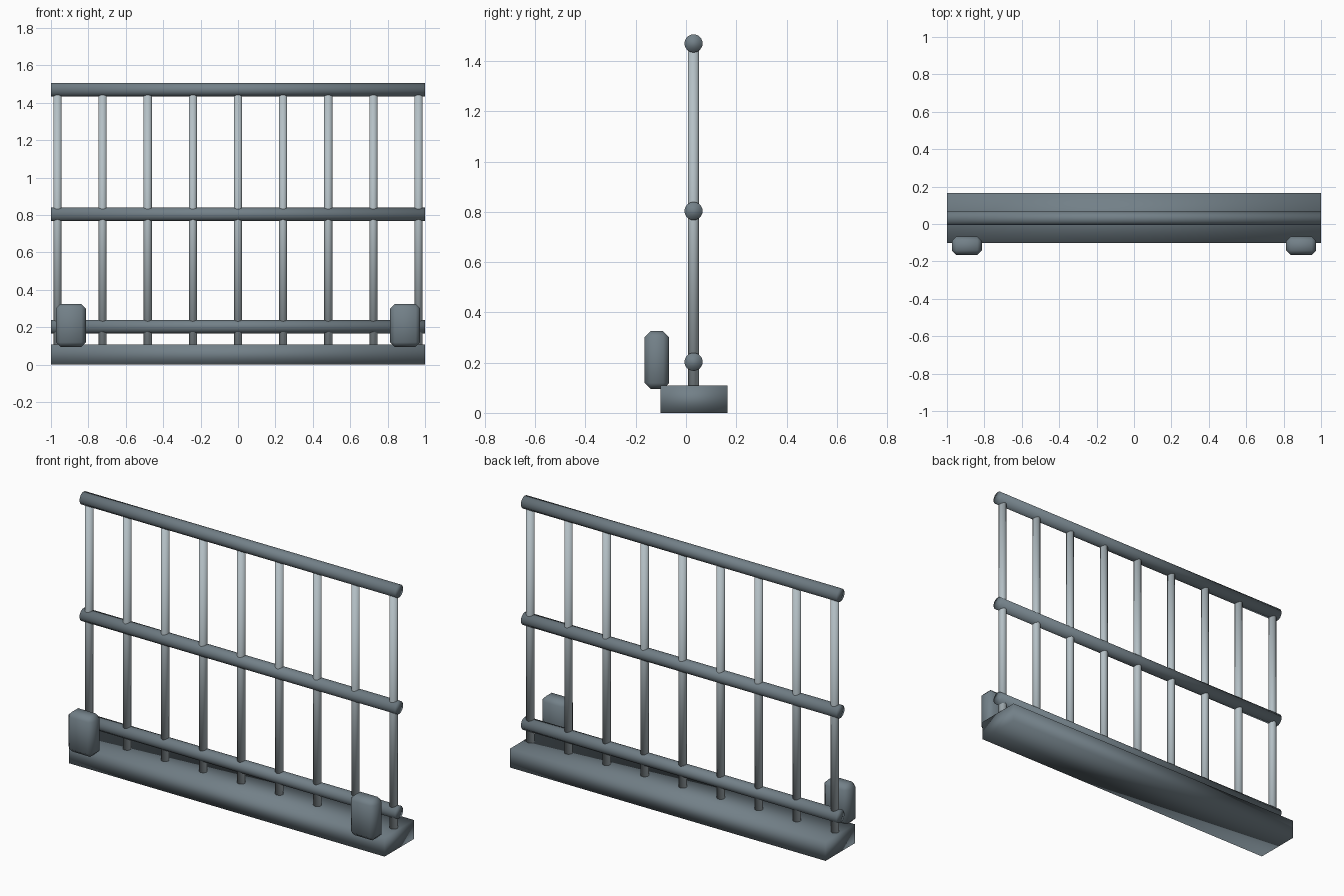
import bpy
import bmesh
from mathutils import Matrix

cube = bpy.data.objects.get("Cube")
if cube:
    bpy.data.objects.remove(cube, do_unlink=True)


def make_material(name, rgb):
    mat = bpy.data.materials.new(name)
    mat.use_nodes = True
    colour = (*rgb, 1.0)
    mat.diffuse_color = colour
    mat.node_tree.nodes["Principled BSDF"].inputs["Base Color"].default_value = colour
    return mat


dark_steel = make_material("dark blue grey steel", (0.17, 0.216, 0.246))
light_steel = make_material("light grey steel", (0.46, 0.53, 0.565))


def add_object(name, bm, mat):
    mesh = bpy.data.meshes.new(name)
    bm.normal_update()
    bm.to_mesh(mesh)
    bm.free()
    mesh.materials.append(mat)
    for face in mesh.polygons:
        face.use_smooth = True
    obj = bpy.data.objects.new(name, mesh)
    bpy.context.collection.objects.link(obj)
    return obj


def box(name, centre, size, mat, bevel=0.0):
    bm = bmesh.new()
    bmesh.ops.create_cube(bm, size=1, matrix=Matrix.Translation(centre) @ Matrix.Diagonal((*size, 1)))
    if bevel:
        bmesh.ops.bevel(bm, geom=bm.edges[:], offset=bevel, segments=1, affect="EDGES")
    return add_object(name, bm, mat)


def rod(name, centre, radius, length, axis, mat):
    bm = bmesh.new()
    turn = Matrix.Rotation(1.5708, 4, "Y") if axis == "X" else Matrix()
    bmesh.ops.create_cone(bm, cap_ends=True, segments=24, radius1=radius, radius2=radius,
                          depth=length, matrix=Matrix.Translation(centre) @ turn)
    return add_object(name, bm, mat)


FENCE_Y = 0.03

# Heavy base beam
box("base", (0, 0.032, 0.054), (2, 0.266, 0.108), dark_steel)

# Horizontal rails
for name, z in (("lower_rail", 0.203), ("middle_rail", 0.803), ("top_rail", 1.47)):
    rod(name, (0, FENCE_Y, z), 0.036, 2, "X", dark_steel)

# Evenly spaced upright bars
BARS = 9
for i in range(BARS):
    x = -0.965 + 1.93 * i / (BARS - 1)
    rod(f"upright_bar_{i + 1}", (x, FENCE_Y, 0.765), 0.022, 1.4, "Z", light_steel)

# Chamfered blocks on the front corners
for side, sign in (("left", 1), ("right", -1)):
    box(f"{side}_block", (sign * 0.894, -0.116, 0.21), (0.16, 0.098, 0.23), dark_steel, 0.024)
